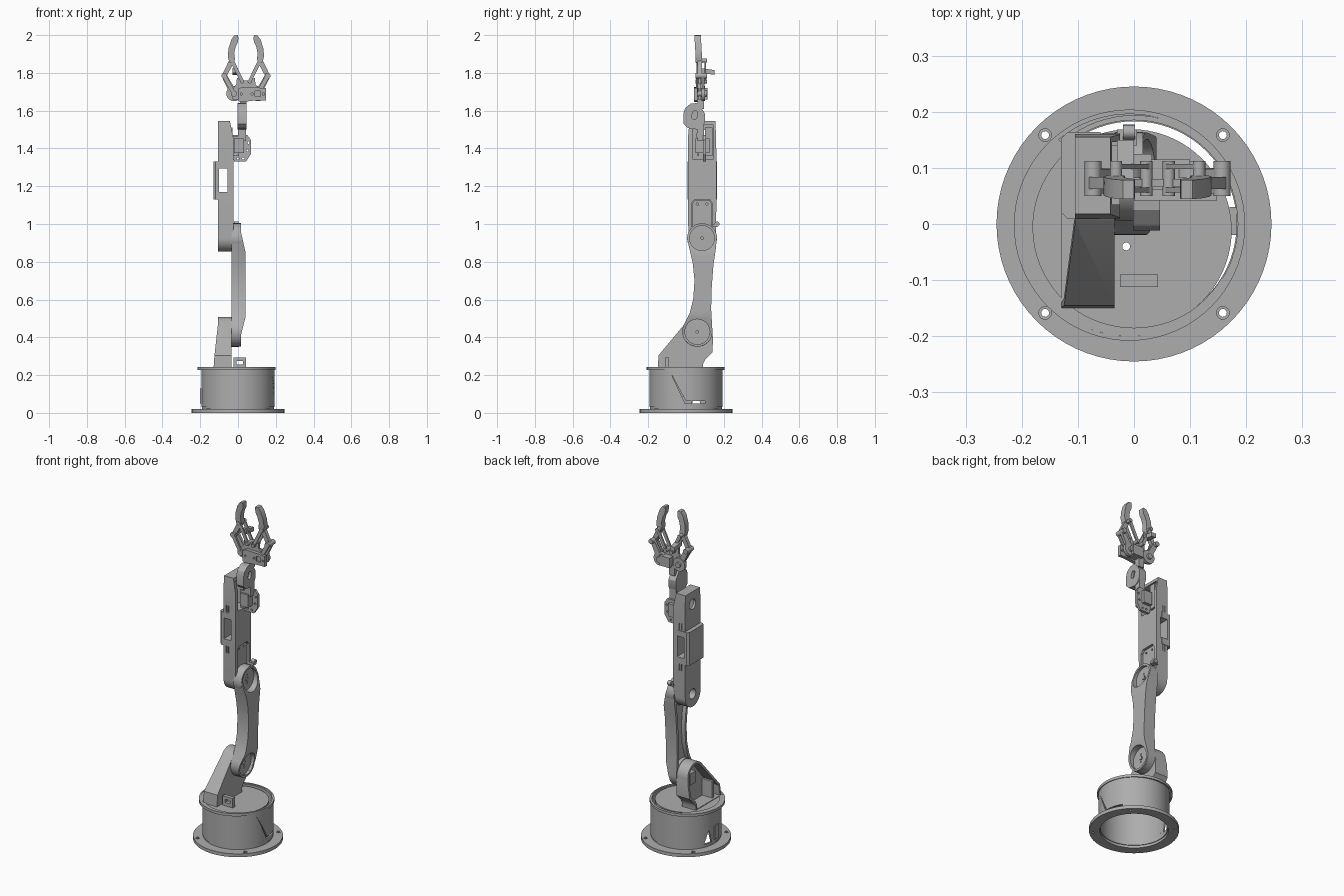
import bpy, bmesh, math
from mathutils import Vector

if "Cube" in bpy.data.objects:
    bpy.data.objects.remove(bpy.data.objects["Cube"], do_unlink=True)

grey = bpy.data.materials.new("plain grey")
grey.use_nodes = True
grey.diffuse_color = (0.42, 0.42, 0.42, 1)
grey.node_tree.nodes["Principled BSDF"].inputs["Base Color"].default_value = grey.diffuse_color

AXES = {"x": lambda u, v, w: (w, u, v), "y": lambda u, v, w: (u, w, v), "z": lambda u, v, w: (u, v, w)}


def prism(name, pts, axis, a, b):
    """Extrude a 2D outline along an axis from a to b."""
    bm = bmesh.new()
    low, high = [[bm.verts.new(AXES[axis](u, v, w)) for u, v in pts] for w in (a, b)]
    bm.faces.new(low)
    bm.faces.new(high)
    for i in range(len(pts)):
        j = (i + 1) % len(pts)
        bm.faces.new((low[i], low[j], high[j], high[i]))
    bmesh.ops.recalc_face_normals(bm, faces=bm.faces)
    mesh = bpy.data.meshes.new(name)
    bm.to_mesh(mesh)
    bm.free()
    mesh.materials.append(grey)
    ob = bpy.data.objects.new(name, mesh)
    bpy.context.collection.objects.link(ob)
    return ob


def arc(cx, cy, r, start=0, end=360, n=40):
    full = end - start == 360
    steps = n if full else n - 1
    return [(cx + r * math.cos(math.radians(start + (end - start) * i / steps)),
             cy + r * math.sin(math.radians(start + (end - start) * i / steps))) for i in range(n)]


def rect(u0, u1, v0, v1):
    return [(u0, v0), (u1, v0), (u1, v1), (u0, v1)]


def slab(p, q, r0, r1):
    """Outline of a round-ended bar from p to q."""
    t = math.degrees(math.atan2(q[1] - p[1], q[0] - p[0]))
    return arc(*p, r0, t + 90, t + 270, 10) + arc(*q, r1, t - 90, t + 90, 10)


def box(name, x0, x1, y0, y1, z0, z1):
    return prism(name, rect(x0, x1, y0, y1), "z", z0, z1)


def shape(ob, cutters, operation="DIFFERENCE"):
    for c in cutters:
        m = ob.modifiers.new("cut", "BOOLEAN")
        m.object, m.operation, m.solver = c, operation, "EXACT"
    dg = bpy.context.evaluated_depsgraph_get()
    mesh = bpy.data.meshes.new_from_object(ob.evaluated_get(dg))
    ob.modifiers.clear()
    ob.data = mesh
    for c in cutters:
        bpy.data.objects.remove(c, do_unlink=True)
    return ob


def cyl(name, cu, cv, r, axis, a, b, n=40):
    return prism(name, arc(cu, cv, r, n=n), axis, a, b)


def tube(name, cu, cv, r, hole, axis, a, b, n=40):
    e = 0.01
    return shape(cyl(name, cu, cv, r, axis, a, b, n), [cyl("cutter", cu, cv, hole, axis, a - e, b + e, n)])


def inset(pts, d):
    """Shrink a counter-clockwise outline by d."""
    out = []
    for i, p in enumerate(pts):
        p = Vector(p)
        e0 = (p - Vector(pts[i - 1])).normalized()
        e1 = (Vector(pts[(i + 1) % len(pts)]) - p).normalized()
        n = Vector((-e0.y - e1.y, e0.x + e1.x)).normalized()
        out.append(tuple(p + n * d))
    return out


# Base flange with four screw holes
flange = cyl("base_flange", 0, 0, 0.245, "z", 0, 0.02, 72)
cuts = [cyl("cutter", 0, 0, 0.187, "z", -0.1, 0.1, 72)]
for k in range(4):
    a = math.radians(45 + 90 * k)
    hx, hy = 0.224 * math.cos(a), 0.224 * math.sin(a)
    cuts.append(cyl("cutter", hx, hy, 0.007, "z", -0.1, 0.1, 16))
    tube("screw_collar", hx, hy, 0.012, 0.007, "z", 0.018, 0.023, 20)
shape(flange, cuts)

# Drum wall with a slanted slit, turntable disc and upper ring
drum = tube("base_drum", 0, 0, 0.194, 0.185, "z", 0.03, 0.24, 72)
shape(drum, [prism("cutter", [(-0.005, 0.05), (0.1, 0.05), (0.1, 0.062), (0.0, 0.062), (-0.08, 0.21)], "x", 0.05, 0.3),
             prism("cutter", [(0.03, 0.04), (0.08, 0.04), (0.05, 0.12)], "x", -0.3, -0.1)])
tube("drum_foot", 0, 0, 0.19, 0.183, "z", 0.015, 0.04, 72)
turntable = cyl("turntable", -0.006, -0.011, 0.18, "z", 0.222, 0.236, 72)
shape(turntable, [cyl("cutter", -0.014, -0.04, 0.007, "z", 0.1, 0.3, 16)])
tube("upper_ring", -0.008, -0.002, 0.206, 0.198, "z", 0.226, 0.242, 72)
prism("ring_lip", arc(-0.008, 0, 0.2, 130, 330, 40) + arc(0, -0.006, 0.18, 330, 130, 40), "z", 0.23, 0.24)
box("side_lug", -0.2, -0.184, -0.03, 0.012, 0.05, 0.13)
box("side_lug_2", 0.17, 0.184, -0.02, 0.03, 0.05, 0.09)
loop = box("turntable_loop", -0.025, 0.043, -0.112, -0.09, 0.23, 0.292)
shape(loop, [box("cutter", -0.008, 0.026, -0.2, 0, 0.256, 0.275)])

# Shoulder bracket: tapered shell open on the outer side
outline = [(-0.15, 0.23), (0.09, 0.23), (0.09, 0.26), (0.1, 0.28), (0.14, 0.32), (0.143, 0.4)] \
    + arc(0.06, 0.43, 0.078, -5, 135, 16) + [(-0.145, 0.305)]
shoulder = prism("shoulder_bracket", outline, "x", -0.2, -0.035)
shape(shoulder, [prism("cutter", [(-0.132, 0.2), (-0.03, 0.2), (-0.03, 0.55), (-0.105, 0.55), (-0.105, 0.48), (-0.125, 0.3)], "y", -0.3, 0.3)], "INTERSECT")
shape(shoulder, [prism("cutter", inset(outline, 0.014), "x", -0.3, -0.048)])
box("shoulder_servo", -0.085, -0.04, 0.03, 0.085, 0.37, 0.44)
box("shoulder_rib", -0.115, -0.04, -0.1, -0.085, 0.235, 0.34)

# Upper arm: side outline crossed with front outline, hollow on the inner side
LOW, HIGH = (0.06, 0.43), (0.085, 0.925)
side = arc(*LOW, 0.08, 150, 365, 24) + [(0.133, 0.55), (0.136, 0.66), (0.145, 0.78), (0.158, 0.87)] \
    + arc(*HIGH, 0.078, 0, 190, 24) + [(0.018, 0.87), (0.036, 0.79), (0.045, 0.7), (0.038, 0.6), (0.02, 0.53)]
front = [(-0.035, 0.34), (0.004, 0.34), (0.008, 0.38), (0.04, 0.51), (0.04, 0.85), (0.014, 0.965), (0.012, 1.02), (-0.035, 1.02)]
upper_arm = prism("upper_arm", side, "x", -0.1, 0.1)
shape(upper_arm, [prism("cutter", front, "y", -0.3, 0.3)], "INTERSECT")
shape(upper_arm, [prism("cutter", inset(side, 0.016), "x", -0.2, -0.012)]
      + [cyl("cutter", *c, 0.066, "x", -0.004, 0.2) for c in (LOW, HIGH)])
for label, c in (("shoulder", LOW), ("elbow", HIGH)):
    tube(label + "_rim", *c, 0.079, 0.067, "x", -0.033, 0.016)
    disc = cyl(label + "_disc", *c, 0.069, "x", -0.026, 0.0)
    shape(disc, [cyl("cutter", *c, 0.013, "x", -0.1, 0.1, 20)]
          + [cyl("cutter", c[0], c[1] + s * 0.024, 0.005, "x", -0.1, 0.1, 12) for s in (-1, 1)])
    cyl(label + "_axle", *c, 0.009, "x", -0.06, 0.004, 16)
box("elbow_latch", -0.03, 0.005, 0.14, 0.168, 0.985, 1.0)
cyl("elbow_knob", 0.164, 1.0, 0.013, "x", -0.02, 0.002, 16)

# Forearm housing: rounded lower end, wide middle, window, pockets and screw holes
body = arc(0.085, 0.925, 0.072, 180, 360, 28) + [(0.161, 1.1), (0.16, 1.45), (0.155, 1.545), (0.018, 1.545), (0.01, 1.45), (0.01, 1.1)]
forearm = prism("forearm", body, "x", -0.105, -0.025)
wide = [(-0.06, 0.009), (-0.06, 0.164), (-0.118, 0.164), (-0.13, 0.152), (-0.13, 0.021), (-0.118, 0.009)]
shape(forearm, [prism("cutter", wide, "z", 1.13, 1.33)], "UNION")
arch = arc(0.085, 0.925, 0.054, 180, 360, 16) + [(0.139, 1.11), (0.125, 1.13), (0.045, 1.13), (0.031, 1.11)]
cuts = [box("cutter", -0.1, -0.055, -0.1, 0.3, 1.17, 1.295),
        prism("cutter", arch, "x", -0.055, 0.1),
        box("cutter", -0.09, 0.1, 0.035, 0.146, 1.345, 1.525),
        prism("cutter", [(-0.042, 1.6), (-0.042, 1.54), (-0.025, 1.46), (0, 1.46), (0, 1.6)], "y", -0.3, 0.3)]
for z in (0.93, 1.47):
    cuts.append(cyl("cutter", 0.087, z, 0.03, "x", -0.2, -0.06, 28))
for z in (1.09, 1.335):
    for x in (-0.086, -0.072):
        cuts += [box("cutter", x, x + 0.005, *y, z, z + 0.04) for y in ((-0.1, 0.016), (0.156, 0.3))]
shape(forearm, cuts)
box("forearm_servo", -0.08, -0.03, 0.1, 0.14, 1.36, 1.51)
mount = prism("elbow_mount", inset(arch, 0.004), "x", -0.056, -0.036)
shape(mount, [cyl("cutter", y, 1.105, 0.006, "x", -0.1, 0.1, 12) for y in (0.06, 0.11)])

# Wrist: bolted plate, small servo and thick tab
plate = prism("wrist_plate", [(-0.03, 1.365), (-0.02, 1.33), (0.042, 1.33), (0.068, 1.37), (0.068, 1.445), (0.05, 1.47), (-0.03, 1.47)], "y", 0.09, 0.106)
shape(plate, [cyl("cutter", x, z, 0.006, "y", 0, 0.2, 12) for x, z in ((0.05, 1.39), (0.055, 1.43), (0.0, 1.347), (0.028, 1.347))])
box("wrist_servo", -0.022, 0.032, 0.05, 0.125, 1.375, 1.452)
box("wrist_servo_ears", -0.028, 0.006, 0.06, 0.07, 1.36, 1.466)
box("wrist_stem", 0.0, 0.042, 0.06, 0.095, 1.44, 1.54)
tab = prism("wrist_tab", [(-0.012, 1.53), (0.01, 1.508), (0.06, 1.5), (0.085, 1.51), (0.1, 1.54), (0.1, 1.585), (0.072, 1.63),
                          (0.055, 1.64), (0.025, 1.637), (-0.003, 1.615), (-0.012, 1.59)], "x", -0.002, 0.046)
shape(tab, [prism("cutter", slab((0.044, 1.568), (0.048, 1.585), 0.014, 0.014), "x", 0.03, 0.1)])
box("gripper_neck", 0.01, 0.045, 0.06, 0.095, 1.61, 1.67)

# Gripper palm
MID = 0.042
palm = prism("palm_front", [(0.0, 1.655), (0.012, 1.645), (0.1, 1.655), (0.148, 1.655), (0.148, 1.72), (0.02, 1.725), (0.0, 1.715)], "y", 0.042, 0.062)
shape(palm, [box("cutter", 0.09, 0.12, 0, 0.05, 1.675, 1.705)]
      + [cyl("cutter", x, 1.688, 0.006, "y", 0, 0.2, 12) for x in (0.018, 0.075, 0.135)])
hub = prism("palm_back", [(-0.03, 1.66), (0.114, 1.66), (0.114, 1.715), (0.092, 1.74), (0.09, 1.775), (0.065, 1.76),
                          (0.02, 1.76), (-0.006, 1.775), (-0.008, 1.74), (-0.03, 1.715)], "y", 0.066, 0.08)
box("gripper_servo", 0.03, 0.1, 0.06, 0.115, 1.66, 1.72)
prism("rear_tongue", [(0.08, 1.8), (0.15, 1.79), (0.15, 1.815), (0.08, 1.825)], "x", -0.03, 0.0)

# Mirrored gear arms, links and curved fingers
GEAR, OUT, KNEE, PIN = (-0.022, 1.69), (-0.073, 1.785), (-0.032, 1.865), (0.022, 1.755)
claw = [(0.0, 2.0), (-0.02, 1.998), (-0.036, 1.975), (-0.05, 1.93), (-0.054, 1.89), (-0.046, 1.855),
        (-0.025, 1.852), (-0.016, 1.872), (-0.02, 1.905), (-0.012, 1.94), (-0.001, 1.962), (0.002, 1.98)]
for label, flip in (("right", False), ("left", True)):
    def m(pts):
        return [(2 * MID - u, v) for u, v in pts] if flip else pts
    cyl(label + "_gear", *m([GEAR])[0], 0.04, "y", 0.082, 0.1, 20)
    prism(label + "_gear_arm", m(slab(GEAR, OUT, 0.018, 0.014)), "y", 0.082, 0.098)
    for y in (0.056, 0.098):
        prism(label + "_link", m(slab(PIN, KNEE, 0.009, 0.01)), "y", y, y + 0.009)
    prism(label + "_outer_strap", m(slab(GEAR, OUT, 0.01, 0.012)), "y", 0.054, 0.064)
    prism(label + "_finger_base", m(slab(OUT, KNEE, 0.012, 0.014)), "y", 0.062, 0.084)
    finger = prism(label + "_finger", m(claw), "y", 0.046, 0.08)
    for v in finger.data.vertices:
        v.co.y += (1.97 - v.co.z) * 0.06
    for c, r in ((GEAR, 0.016), (OUT, 0.015), (KNEE, 0.011), (PIN, 0.011)):
        cyl(label + "_pivot", *m([c])[0], r, "y", 0.05, 0.112, 20)

# Smooth round surfaces, keep edges crisp
bpy.ops.object.select_all(action="DESELECT")
for ob in bpy.context.collection.objects:
    if ob.type == "MESH":
        ob.select_set(True)
        bpy.context.view_layer.objects.active = ob
bpy.ops.object.shade_smooth_by_angle(angle=math.radians(30))
